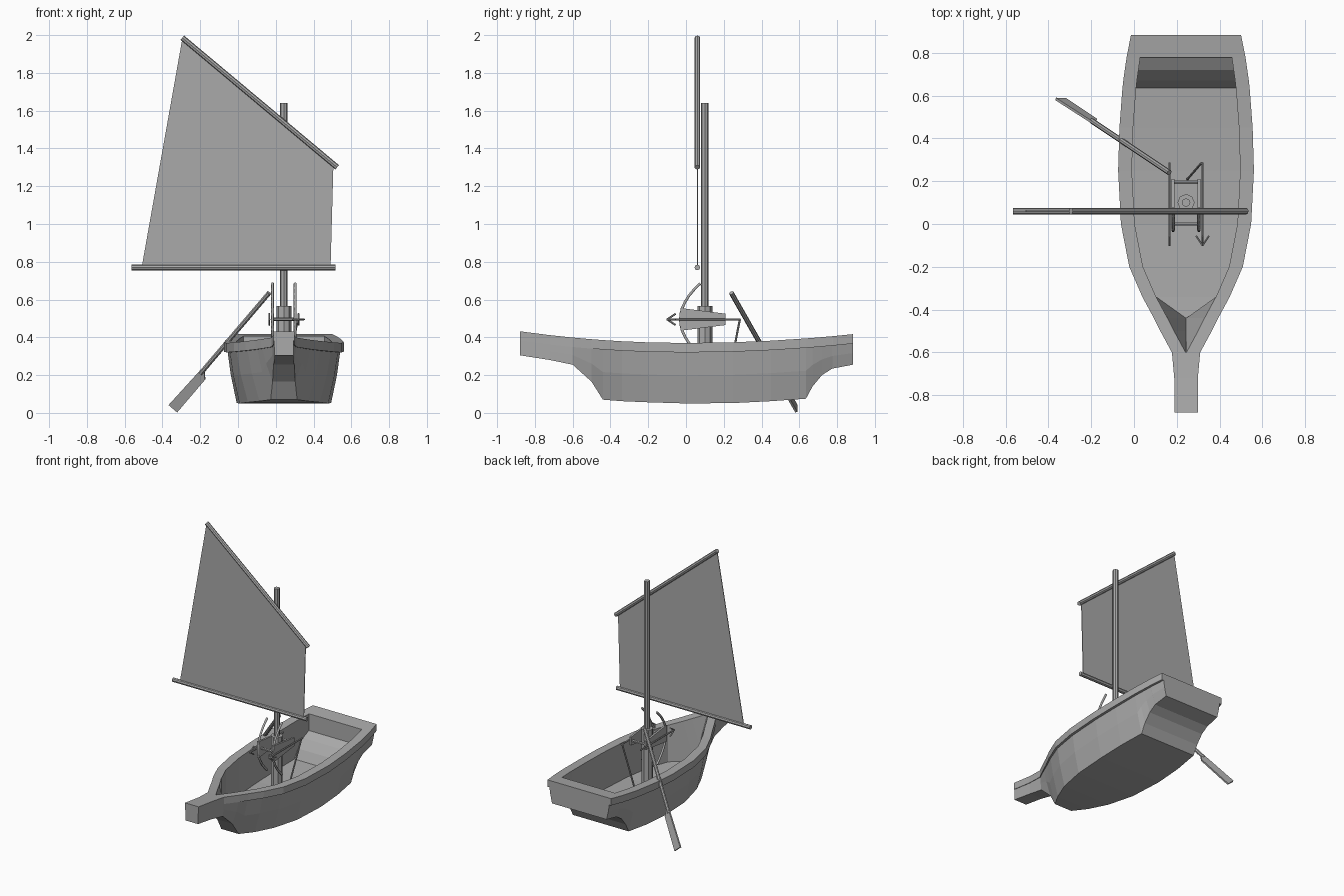
import bpy, bmesh
from mathutils import Vector

cube = bpy.data.objects.get("Cube")
if cube:
    bpy.data.objects.remove(cube)

grey = bpy.data.materials.new("plain_grey")
grey.use_nodes = True
grey.diffuse_color = (0.4, 0.4, 0.4, 1)
grey.node_tree.nodes["Principled BSDF"].inputs["Base Color"].default_value = (0.4, 0.4, 0.4, 1)

CX = 0.243  # centre line of the hull


def finish(name, bm):
    bmesh.ops.recalc_face_normals(bm, faces=bm.faces)
    mesh = bpy.data.meshes.new(name)
    bm.to_mesh(mesh)
    bm.free()
    mesh.materials.append(grey)
    obj = bpy.data.objects.new(name, mesh)
    bpy.context.collection.objects.link(obj)
    return obj


def rod(name, a, b, r, sides=8):
    a, b = Vector(a), Vector(b)
    bm = bmesh.new()
    bmesh.ops.create_cone(bm, cap_ends=True, segments=sides, radius1=r, radius2=r, depth=(b - a).length)
    obj = finish(name, bm)
    obj.location = (a + b) / 2
    obj.rotation_euler = (b - a).to_track_quat("Z", "Y").to_euler()
    return obj


def plate(name, points, thickness):
    """Extrude a flat outline by the thickness vector, centred on the outline."""
    t = Vector(thickness)
    bm = bmesh.new()
    face = bm.faces.new([bm.verts.new(Vector(p) - t / 2) for p in points])
    ext = bmesh.ops.extrude_face_region(bm, geom=[face], use_keep_orig=True)
    bmesh.ops.translate(bm, vec=t, verts=[v for v in ext["geom"] if isinstance(v, bmesh.types.BMVert)])
    return finish(name, bm)


# Hull: one closed cross-section, with rim and cavity, lofted from bow to stern
def section(y, w, wb, zbot):
    zt = 0.37 + (0.08 if y < 0 else 0.06) * y * y
    zb = zt - 0.05
    wh = w * 0.94
    wi = max(0, w - 0.064)
    hollow = -0.6 < y < 0.776
    wf = 0 if hollow and y < -0.4 else wi
    zf = zbot + 0.05 if hollow else zt
    half = [(wf, zf), (wi, zt), (w, zt), (w, zb), (wh, zb),
            (wh * 0.65 + wb * 0.35, zb * 0.55 + zbot * 0.45), (wb, zbot)]
    ring = half + [(-x, z) for x, z in reversed(half)]
    return [(CX + x, y, z) for x, z in ring]


# position, rim half width, bottom half width, bottom height
stations = [
    (-0.88, 0.055, 0.05, 0.305), (-0.72, 0.055, 0.05, 0.28), (-0.6, 0.066, 0.055, 0.255),
    (-0.5, 0.12, 0.06, 0.165), (-0.44, 0.15, 0.07, 0.07), (-0.34, 0.204, 0.13, 0.062),
    (-0.2, 0.265, 0.19, 0.056), (0, 0.304, 0.235, 0.05), (0.25, 0.317, 0.25, 0.052),
    (0.45, 0.311, 0.245, 0.062), (0.635, 0.297, 0.225, 0.075), (0.67, 0.293, 0.225, 0.14),
    (0.72, 0.286, 0.225, 0.2), (0.775, 0.278, 0.225, 0.235), (0.777, 0.278, 0.225, 0.235),
    (0.883, 0.257, 0.22, 0.255)]
bm = bmesh.new()
rings = [[bm.verts.new(p) for p in section(*s)] for s in stations]
for a, b in zip(rings, rings[1:]):
    for i in range(len(a)):
        bm.faces.new((a[i - 1], a[i], b[i], b[i - 1]))
for end in (rings[0], rings[-1]):
    bm.faces.new(end)
bmesh.ops.remove_doubles(bm, verts=bm.verts, dist=0.0005)
finish("hull", bm)

# Mast, its socket, and the spars
rod("mast", (CX, 0.1, 0.1), (CX, 0.1, 1.64), 0.02)
rod("mast_socket", (CX, 0.1, 0.1), (CX, 0.1, 0.565), 0.04)
SY = 0.06
rod("boom", (-0.565, SY, 0.77), (0.515, SY, 0.77), 0.015)
rod("yard", (-0.295, SY, 1.986), (0.525, SY, 1.3), 0.015)
plate("sail", [(-0.51, SY, 0.77), (0.49, SY, 0.77), (0.505, SY, 1.31), (-0.295, SY, 1.98)], (0, 0.005, 0))

# Steering oar: shaft with a blade set to one side
top = Vector((0.165, 0.24, 0.635))
tip = Vector((-0.351, 0.584, 0.03))
along = (tip - top).normalized()
side = Vector((0.76, 0, -0.65))
side = (side - along * side.dot(along)).normalized()
shoulder = top + along * 0.59
rod("oar_shaft", top, shoulder + along * 0.02, 0.013)
plate("oar_blade", [shoulder - side * 0.012, shoulder + side * 0.012, shoulder + along * 0.03 + side * 0.04,
                    tip + side * 0.04, tip - side * 0.02], along.cross(side) * 0.012)

# Bolt thrower on the mast: side plates, bows and bolts
for label, s in (("right", -1), ("left", 1)):
    x = CX + s * 0.06
    plate(label + "_side_plate", [(x, -0.03, 0.435), (x, 0.21, 0.465), (x, 0.21, 0.525), (x, -0.03, 0.555)],
          (0.014, 0, 0))

    curve = bpy.data.curves.new(label + "_bow", "CURVE")
    curve.dimensions = "3D"
    curve.bevel_depth = 0.008
    curve.bevel_resolution = 1
    curve.use_fill_caps = True
    spline = curve.splines.new("POLY")
    spline.points.add(12)
    for i, p in enumerate(spline.points):
        t = i / 6 - 1
        p.co = (x, -0.03 + 0.105 * t * t, 0.495 + 0.19 * t, 1)
    curve.materials.append(grey)
    bpy.context.collection.objects.link(bpy.data.objects.new(label + "_bow", curve))

    bx = CX + s * 0.077
    point = Vector((bx, -0.1, 0.495))
    rod(label + "_bolt", point, (bx, 0.288, 0.495), 0.006, 6)
    barbs = [(0, 0, 0.03), (0, 0, -0.03)]
    if s > 0:
        barbs += [(0.03, 0, 0), (-0.03, 0, 0)]
    for i, offset in enumerate(barbs):
        rod(f"{label}_bolt_barb_{i + 1}", point, point + Vector(offset) + Vector((0, 0.045, 0)), 0.005, 6)

for label, y in (("front", 0), ("back", 0.195)):
    rod(label + "_crossbar", (CX - 0.06, y, 0.495), (CX + 0.06, y, 0.495), 0.009, 6)

# Prop from the bolt down to the floor
rod("prop", (0.315, 0.285, 0.495), (0.25, 0.21, 0.11), 0.006, 6)
